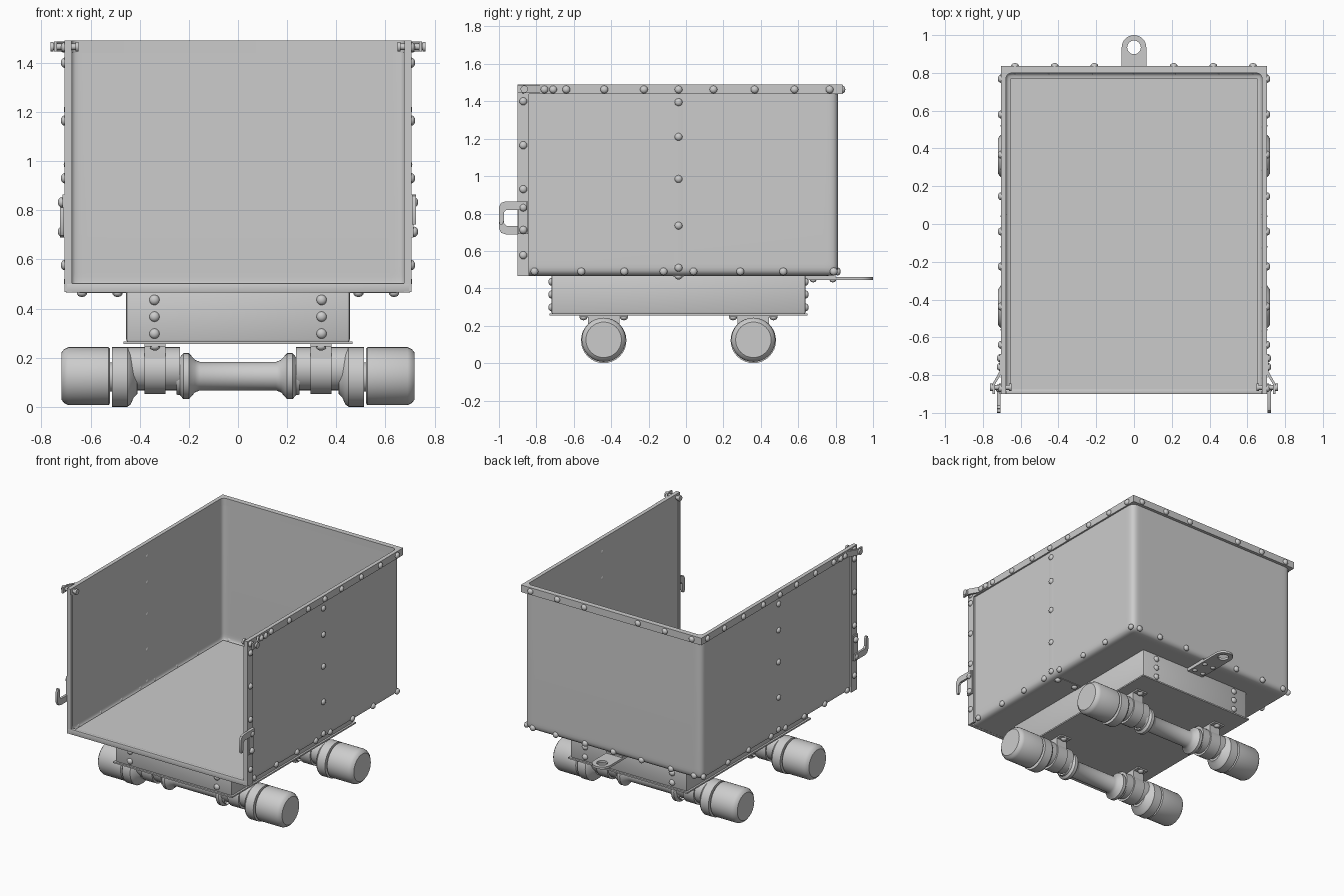
import bpy, bmesh, math
from mathutils import Vector, Matrix

if "Cube" in bpy.data.objects:
    bpy.data.objects.remove(bpy.data.objects["Cube"], do_unlink=True)

GREY = (0.6, 0.6, 0.6, 1)
metal = bpy.data.materials.new("grey metal")
metal.use_nodes = True
metal.diffuse_color = GREY
for node in metal.node_tree.nodes:
    if node.type == 'BSDF_PRINCIPLED':
        node.inputs["Base Color"].default_value = GREY


def finish(name, bm):
    """Turn a bmesh into a shaded object."""
    bmesh.ops.recalc_face_normals(bm, faces=bm.faces)
    mesh = bpy.data.meshes.new(name)
    bm.to_mesh(mesh)
    bm.free()
    mesh.materials.append(metal)
    ob = bpy.data.objects.new(name, mesh)
    bpy.context.collection.objects.link(ob)
    bpy.ops.object.select_all(action='DESELECT')
    ob.select_set(True)
    bpy.context.view_layer.objects.active = ob
    bpy.ops.object.shade_smooth_by_angle(angle=math.radians(35))
    return ob


def prism(name, pts, axis, lo, hi):
    """Extrude a flat outline along x (outline in y, z) or z (outline in x, y)."""
    place = (lambda p, d: (d, p[0], p[1])) if axis == 'x' else (lambda p, d: (p[0], p[1], d))
    bm = bmesh.new()
    face = bm.faces.new([bm.verts.new(place(p, lo)) for p in pts])
    out = bmesh.ops.extrude_face_region(bm, geom=[face])["geom"]
    verts = [v for v in out if isinstance(v, bmesh.types.BMVert)]
    bmesh.ops.translate(bm, verts=verts, vec=place((0, 0), hi - lo))
    return finish(name, bm)


def block(name, x, y, z, bevel=0):
    bm = bmesh.new()
    bmesh.ops.create_cube(bm, size=1)
    for v in bm.verts:
        v.co = [lo + (c + 0.5) * (hi - lo) for c, (lo, hi) in zip(v.co, (x, y, z))]
    if bevel:
        bmesh.ops.bevel(bm, geom=bm.edges[:], offset=bevel, segments=2, affect='EDGES', profile=0.5)
    return finish(name, bm)


def lathe(name, profile, y, z, side, steps=32):
    """Turn a profile of (x, radius) points about a line along x."""
    bm = bmesh.new()
    vs = [bm.verts.new((side * x, y, z + r)) for x, r in profile]
    es = [bm.edges.new(pair) for pair in zip(vs, vs[1:])]
    bmesh.ops.spin(bm, geom=vs + es, cent=(0, y, z), axis=(1, 0, 0),
                   angle=math.tau, steps=steps)
    bmesh.ops.remove_doubles(bm, verts=bm.verts, dist=0.0001)
    return finish(name, bm)


def rivets(name, spots, radius=0.021, height=0.016):
    """Domed heads at (position, outward direction)."""
    bm = bmesh.new()
    for pos, out in spots:
        turn = Vector(out).to_track_quat('Z', 'Y').to_matrix().to_4x4()
        bmesh.ops.create_uvsphere(bm, u_segments=12, v_segments=8, radius=1,
                                  matrix=Matrix.Translation(pos) @ turn @ Matrix.Diagonal((radius, radius, height, 1)))
    return finish(name, bm)


def arc(cx, cy, r, start, end, n=8):
    return [(cx + r * math.cos(math.radians(start + (end - start) * i / n)),
             cy + r * math.sin(math.radians(start + (end - start) * i / n))) for i in range(n + 1)]


W, FRONT, BACK, LOW, TOP = 0.693, -0.89, 0.814, 0.467, 1.485
BAND, BAND_BACK, WALL = 0.705, 0.836, 0.012

# Tub: open top and front, softly rounded lower and back edges
bm = bmesh.new()
bmesh.ops.create_cube(bm, size=1)
for v in bm.verts:
    v.co = (v.co.x * 2 * W, FRONT if v.co.y < 0 else BACK, LOW if v.co.z < 0 else TOP)
bmesh.ops.delete(bm, geom=[f for f in bm.faces if f.normal.z > 0.5 or f.normal.y < -0.5], context='FACES_ONLY')
bmesh.ops.bevel(bm, geom=[e for e in bm.edges if len(e.link_faces) == 2],
                offset=0.08, segments=8, affect='EDGES', profile=0.73)
tub = finish("tub", bm)
# make the shell grow inward whatever way the open mesh was wound
floor = min(tub.data.polygons, key=lambda p: p.center.z + abs(p.center.x))
if floor.normal.z > 0:
    tub.data.flip_normals()
shell = tub.modifiers.new("wall", 'SOLIDIFY')
shell.thickness, shell.offset, shell.use_even_offset = WALL, -1, True
tub.modifiers.new("flat walls", 'WEIGHTED_NORMAL').keep_sharp = True
block("floor_plate", (-0.655, 0.655), (FRONT, 0.77), (0.478, 0.5))

# Rim band with square outer corners
inner, r = W - WALL - 0.003, 0.03
depth = BACK - WALL - 0.003 - r
rim = [(-BAND, -0.9), (-BAND, BAND_BACK), (BAND, BAND_BACK), (BAND, -0.9), (inner, -0.9)]
rim += arc(inner - r, depth, r, 0, 90) + arc(r - inner, depth, r, 90, 180)
rim += [(-inner, -0.9)]
prism("rim_band", rim, 'z', 1.44, 1.49)

# Front lip under the opening
block("front_lip", (-0.7, 0.7), (-0.9, -0.875), (0.465, 0.503), 0.004)

# Undercarriage box and its bottom flange
block("under_box", (-0.455, 0.455), (-0.72, 0.64), (0.262, 0.475), 0.012)
block("under_flange", (-0.465, 0.465), (-0.73, 0.65), (0.256, 0.266))

# Rear towing tongue with a round eye, built as two mirrored halves
for s, side in ((1, "left"), (-1, "right")):
    pts = [(0, 0.6), (0.065, 0.6)] + arc(0, 0.935, 0.065, 0, 90) + arc(0, 0.935, 0.036, 90, -90, 14)
    prism(side + "_tongue", [(s * x, y) for x, y in pts], 'z', 0.444, 0.46)
block("tongue_packing", (-0.065, 0.065), (0.6, 0.8), (0.46, 0.472))
rivets("tongue_rivets", [((x, y, 0.444), (0, 0, -1)) for x in (-0.035, 0.035) for y in (0.68, 0.785)], 0.017, 0.012)

# Rivet rows on the back and on the undercarriage ends
back = [((x, BAND_BACK, 1.463), (0, 1, 0)) for x in (-0.63, -0.42, -0.21, 0.21, 0.42, 0.63)]
back += [((x, BACK - 0.003, 0.49), (0, 1, 0)) for x in (-0.63, -0.45, -0.22, 0, 0.22, 0.45, 0.63)]
rivets("back_rivets", back)
rivets("under_box_rivets", [((x, y, z), (0, d, 0)) for x in (-0.34, 0.34)
                            for y, d in ((-0.72, -1), (0.64, 1)) for z in (0.298, 0.367, 0.435)])

# Outline of an arched hook pointing down; the right one is turned over
HOOK = [(-0.85, 0.865), (-0.965, 0.865), (-0.988, 0.857), (-1, 0.835), (-1, 0.76), (-0.995, 0.742),
        (-0.98, 0.742), (-0.974, 0.76), (-0.974, 0.805), (-0.96, 0.82), (-0.85, 0.82)]
HOOK_MID = 0.777
LATCH = [(0.7, -0.69), (0.712, -0.69), (0.712, -0.78), (0.748, -0.845), (0.748, -0.9),
         (0.737, -0.9), (0.737, -0.85), (0.7, -0.79)]

for s, side in ((1, "left"), (-1, "right")):
    def span(a, b):
        return tuple(sorted((s * a, s * b)))

    # Front corner post, wrapped around the wall edge
    block(side + "_post", span(0.675, BAND), (-0.9, -0.885), (0.467, 1.45))
    block(side + "_post_strip", span(W - 0.003, BAND), (-0.9, -0.84), (0.467, 1.45))

    # Seam: a shallow ridge down the wall and a strip under the floor
    ridge = [(W - 0.003, -0.09), (W + 0.003, -0.04), (W - 0.003, 0.01)]
    prism(side + "_seam", [(s * x, y) for x, y in ridge], 'z', 0.51, 1.45)
    block(side + "_seam_under", span(0.45, 0.645), (-0.07, -0.01), (0.463, 0.473))

    # Side rivets
    out = (s, 0, 0)
    spots = [((s * BAND, y, 1.463), out) for y in
             (-0.87, -0.64, -0.437, -0.225, -0.04, 0.147, 0.367, 0.58, 0.768)]
    spots += [((s * (BAND + 0.005), y, 1.463), out) for y in (-0.757, -0.71)]
    spots += [((s * BAND, -0.87, z), out) for z in (0.577, 0.93, 1.165, 1.4)]
    spots += [((s * 0.717, -0.87, z), out) for z in (0.712, 0.832)]
    spots += [((s * W, -0.04, z), out) for z in (0.51, 0.735, 0.985, 1.21, 1.395)]
    spots += [((s * (W - 0.003), y, 0.49), out) for y in (-0.81, -0.56, -0.33, -0.12, 0.04, 0.29, 0.52, 0.79)]
    spots += [((s * x, -0.04, 0.463), (0, 0, -1)) for x in (0.49, 0.635)]
    rivets(side + "_rivets", spots)

    # Hook with its backing plate
    hook = [(y, HOOK_MID + s * (z - HOOK_MID)) for y, z in HOOK]
    prism(side + "_hook", hook, 'x', *span(0.708, 0.724))
    block(side + "_hook_plate", span(0.7, 0.714), (-0.897, -0.845), (0.69, 0.865))

    # Hinge latch and its bolt at the top front corner
    prism(side + "_latch", [(s * x, y) for x, y in LATCH], 'z', 1.445, 1.486)
    lathe(side + "_latch_bolt", [(0.648, 0), (0.648, 0.02), (0.662, 0.02), (0.662, 0.013), (0.75, 0.013),
                                 (0.75, 0.02), (0.762, 0.02), (0.762, 0)], -0.865, 1.465, s, 12)

    # Axle ends, wheels and clamps
    for y, end in ((-0.44, "front"), (0.36, "rear")):
        name, mid = end + "_" + side, 0.125
        lathe(name + "_axle", [(0, 0.058), (0.155, 0.058), (0.175, 0.066), (0.2, 0.094), (0.222, 0.094),
                               (0.235, 0.078), (0.25, 0.075)], y, mid, s)
        lathe(name + "_bearing", [(0.235, 0), (0.235, 0.088), (0.505, 0.088), (0.505, 0)], y, 0.155, s)
        lathe(name + "_collar", [(0.4, 0), (0.41, 0.07), (0.425, 0.085), (0.437, 0.112), (0.45, 0.1215),
                                 (0.512, 0.1215), (0.512, 0.06), (0.53, 0.06)], y, 0.1215, s)
        lathe(name + "_wheel", [(0.52, 0), (0.52, 0.11), (0.527, 0.118), (0.69, 0.118), (0.707, 0.11),
                                (0.719, 0.095), (0.719, 0)], y, mid, s)
        lathe(name + "_clamp", [(0.295, 0), (0.295, 0.098), (0.38, 0.098), (0.38, 0)], y, 0.15, s)
        block(name + "_clamp_block", span(0.295, 0.38), (y - 0.085, y + 0.085), (0.18, 0.258))
        block(name + "_clamp_ears", span(0.295, 0.38), (y - 0.13, y + 0.13), (0.246, 0.258))
        rivets(name + "_clamp_rivets", [((s * 0.338, y + d, 0.245), (0, 0, -1)) for d in (-0.108, 0.108)])
